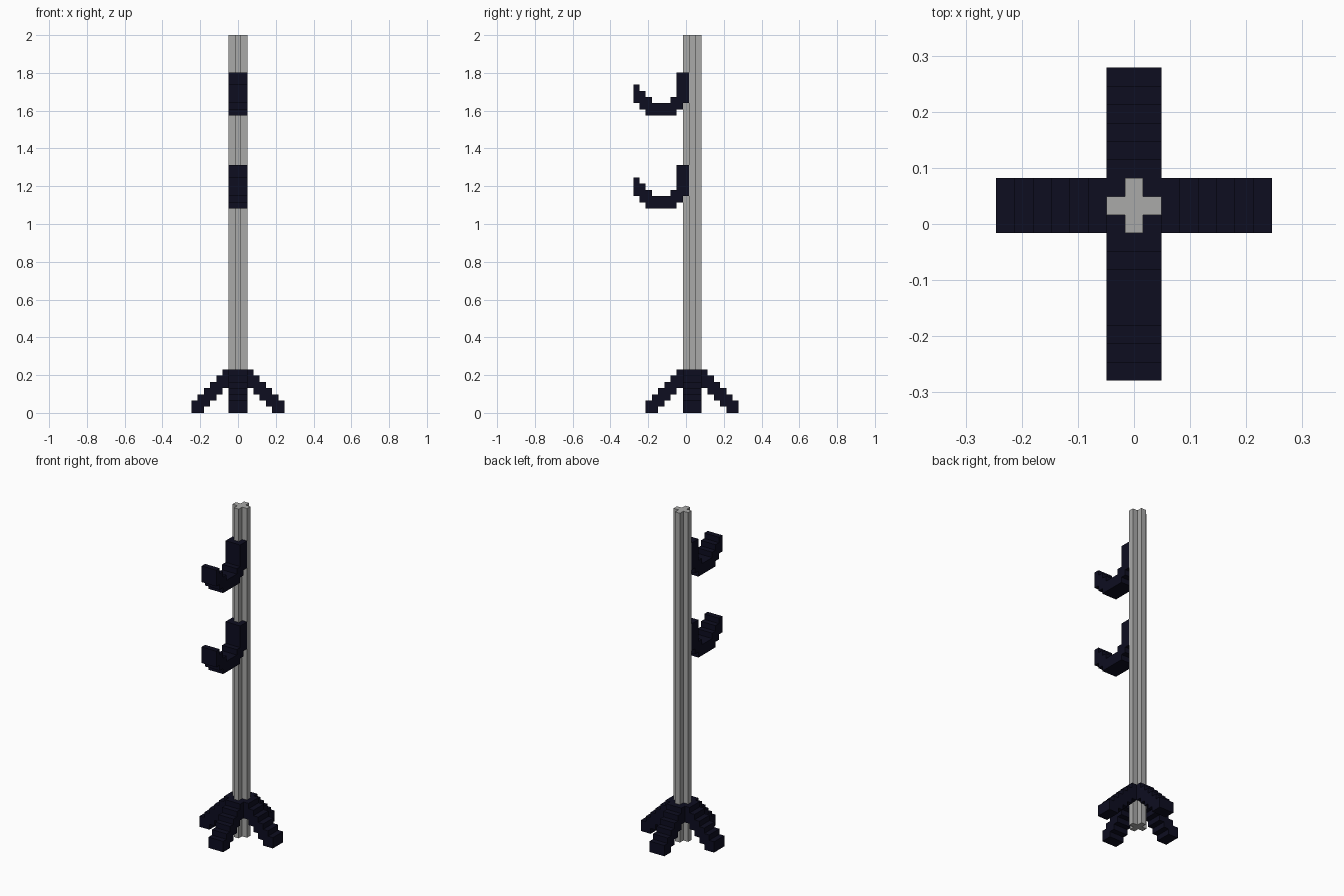
import bpy, bmesh
from mathutils import Matrix, Vector

if "Cube" in bpy.data.objects:
    bpy.data.objects.remove(bpy.data.objects["Cube"])

V = 2 / 61                      # block size: the pole is 61 blocks tall
CY = V                          # pole centre in y


def material(name, rgb):
    m = bpy.data.materials.new(name)
    m.diffuse_color = (*rgb, 1)
    m.use_nodes = True
    m.node_tree.nodes["Principled BSDF"].inputs["Base Color"].default_value = m.diffuse_color
    return m


GREY = material("grey metal", (0.40, 0.40, 0.395))
DARK = material("dark navy", (0.0040, 0.0040, 0.0145))


def extrude(name, points, depth, mat, matrix):
    """Extrude a closed 2D outline (in blocks) along local z."""
    bm = bmesh.new()
    face = bm.faces.new([bm.verts.new((a, b, 0)) for a, b in points])
    ext = bmesh.ops.extrude_face_region(bm, geom=[face])["geom"]
    verts = [e for e in ext if isinstance(e, bmesh.types.BMVert)]
    bmesh.ops.translate(bm, verts=verts, vec=(0, 0, depth))
    bmesh.ops.transform(bm, verts=bm.verts, matrix=matrix)
    bmesh.ops.recalc_face_normals(bm, faces=bm.faces)
    me = bpy.data.meshes.new(name)
    bm.to_mesh(me)
    bm.free()
    me.materials.append(mat)
    ob = bpy.data.objects.new(name, me)
    bpy.context.collection.objects.link(ob)
    return ob


def outline(columns, start):
    """Stepped outline from (bottom, top) block columns."""
    low, high = [], []
    for i, (b, t) in enumerate(columns):
        low += [(start + i, b), (start + i + 1, b)]
        high += [(start + i, t), (start + i + 1, t)]
    pts = []
    for p in low + high[::-1]:
        if not pts or p != pts[-1]:
            pts.append(p)
    return pts


# local outline axes (a, b, depth) -> (y, z, x), three blocks wide about x = 0
SIDE = Matrix(((0, 0, 1, -1.5), (1, 0, 0, 0), (0, 1, 0, 0), (0, 0, 0, 1)))
SCALE = Matrix.Scale(V, 4)

# Pole: plus-shaped section
a, b = 0.5, 1.5
plus = [(-a, -b), (a, -b), (a, -a), (b, -a), (b, a), (a, a),
        (a, b), (-a, b), (-a, a), (-b, a), (-b, -a), (-a, -a)]
AT_POLE = Matrix.Translation((0, CY, 0))
extrude("pole", plus, 61, GREY, AT_POLE @ SCALE)

# Four stepped legs; front and back ones also fill the pole notches
leg = [(0, 2), (0, 3), (1, 4), (2, 5), (3, 6), (4, 7)]
for k, name in enumerate(("front_leg", "right_leg", "back_leg", "left_leg")):
    cols = leg + [(5, 7)] if k % 2 == 0 else leg
    turn = Matrix.Rotation(k * 1.5707963267948966, 4, 'Z')
    extrude(name, outline(cols, -7.5), 3, DARK, AT_POLE @ turn @ SCALE @ SIDE)

# Two curved hooks on the front
hook = [(2, 5), (1, 4), (0, 3), (0, 2), (0, 2), (0, 2), (0, 3), (1, 7), (2, 7)]
for name, z in (("upper_hook", 48), ("lower_hook", 33)):
    extrude(name, outline(hook, -8.5), 3, DARK,
            Matrix.Translation((0, 0, z * V)) @ SCALE @ SIDE)
